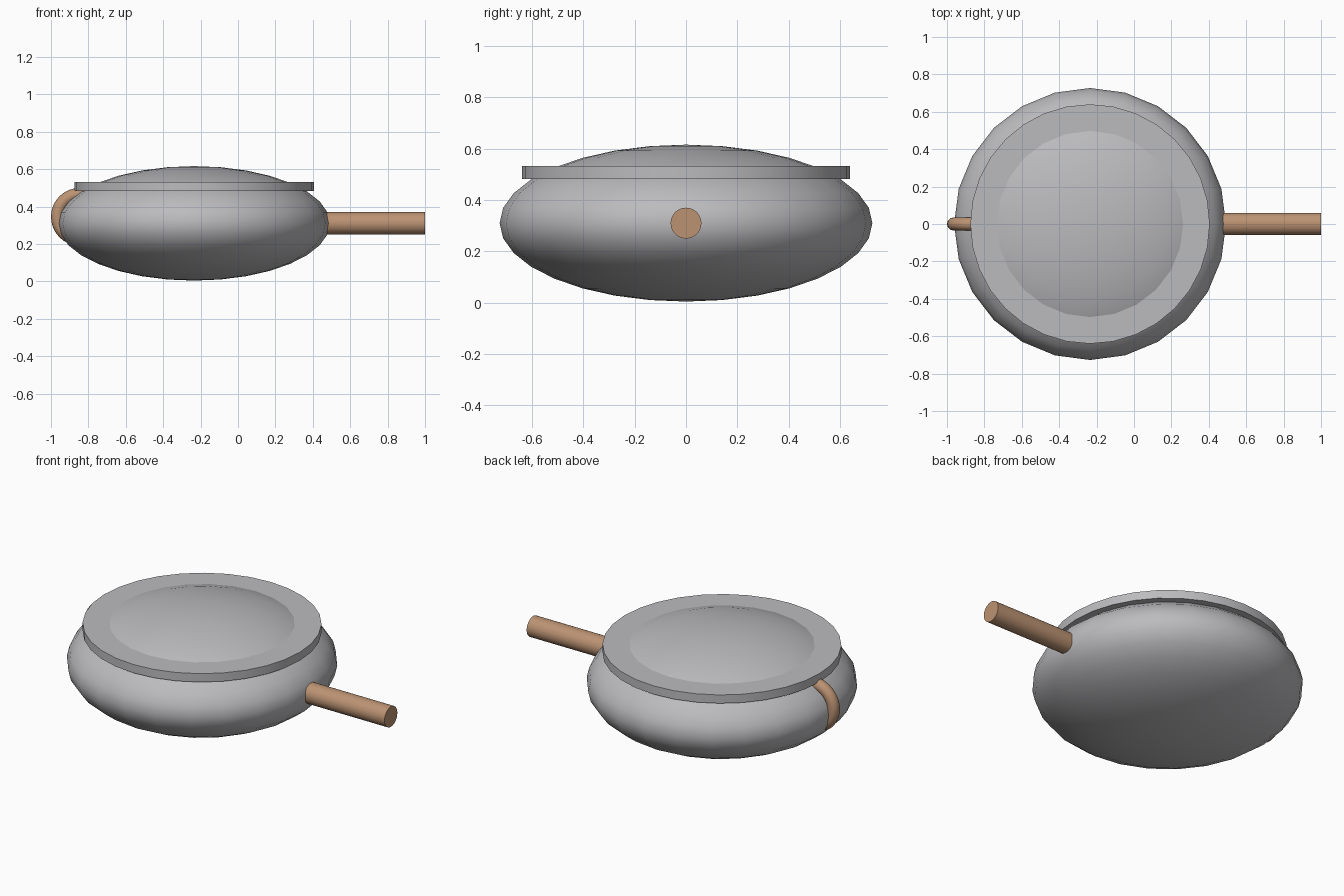
import bpy
import math

if "Cube" in bpy.data.objects:
    bpy.data.objects.remove(bpy.data.objects["Cube"], do_unlink=True)


def make_material(name, rgb):
    mat = bpy.data.materials.new(name)
    mat.use_nodes = True
    colour = (*rgb, 1.0)
    mat.diffuse_color = colour
    mat.node_tree.nodes["Principled BSDF"].inputs["Base Color"].default_value = colour
    return mat


def finish(name, mat, scale=(1, 1, 1)):
    """Name, scale, colour and shade the primitive just added."""
    obj = bpy.context.object
    obj.name = name
    obj.scale = scale
    bpy.ops.object.transform_apply(location=False, rotation=True, scale=True)
    obj.data.materials.append(mat)
    bpy.ops.object.shade_smooth_by_angle(angle=math.radians(35))
    return obj


metal = make_material("grey metal", (0.50, 0.50, 0.52))
wood = make_material("tan wood", (0.50, 0.29, 0.17))

CX = -0.235   # centre of the pot
MID = 0.31    # height of the widest ring

# Squashed round pot, whose top also forms the dome of the lid
bpy.ops.mesh.primitive_uv_sphere_add(segments=24, ring_count=16, radius=1,
                                     location=(CX, 0, MID))
finish("pot_body", metal, (0.727, 0.727, 0.306))

# Flat lid rim
bpy.ops.mesh.primitive_cylinder_add(vertices=32, radius=0.64, depth=0.05,
                                    location=(CX, 0, 0.507))
finish("lid_rim", metal)

# Long straight handle, its inner end buried in the pot
start, end = 0.40, 1.0
bpy.ops.mesh.primitive_cylinder_add(vertices=32, radius=0.06, depth=end - start,
                                    location=((start + end) / 2, 0, MID),
                                    rotation=(0, math.pi / 2, 0))
finish("long_handle", wood)

# Small upright ring handle on the opposite side
bpy.ops.mesh.primitive_torus_add(major_radius=0.12, minor_radius=0.035,
                                 major_segments=32, minor_segments=12,
                                 location=(-0.845, 0, 0.345),
                                 rotation=(math.pi / 2, 0, 0))
finish("loop_handle", wood)
